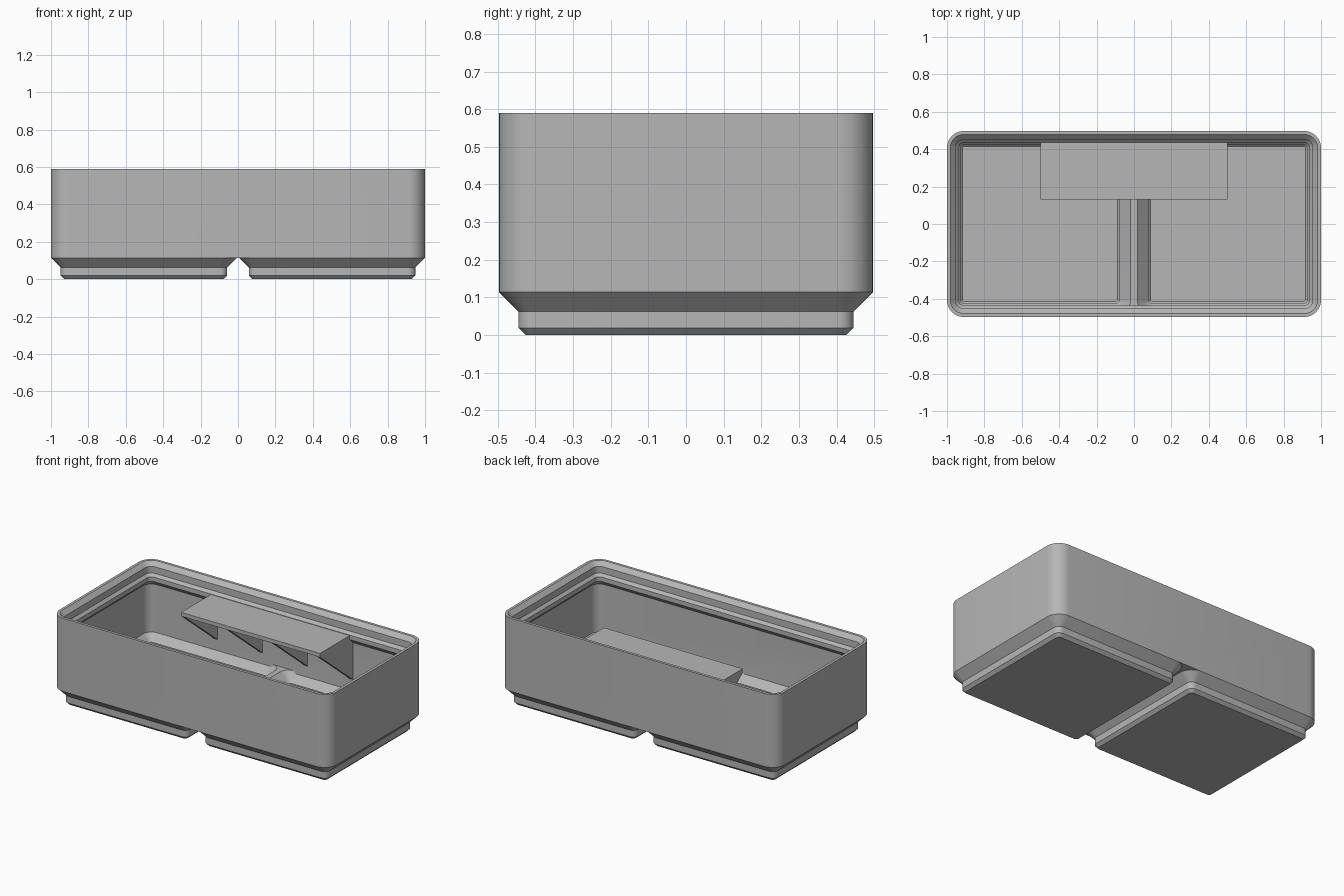
import bpy, bmesh, math

cube = bpy.data.objects.get("Cube")
if cube:
    bpy.data.objects.remove(cube, do_unlink=True)

HX, HY, R = 1.0, 0.497, 0.09      # outer half sizes and corner radius
CELL = 0.503                      # foot centre offset
WALL, RIDGE = 0.029, 0.145        # wall thickness, height of inner ridge

grey = bpy.data.materials.new("matte grey")
grey.use_nodes = True
grey.diffuse_color = (0.47, 0.47, 0.47, 1)
grey.node_tree.nodes["Principled BSDF"].inputs["Base Color"].default_value = (0.47, 0.47, 0.47, 1)


def ring(x0, x1, hy, r, z, seg=8):
    """Rounded rectangle outline at height z."""
    pts = []
    corners = [(x1 - r, hy - r), (x0 + r, hy - r), (x0 + r, r - hy), (x1 - r, r - hy)]
    for i, (cx, cy) in enumerate(corners):
        for k in range(seg + 1):
            a = math.pi / 2 * (i + k / seg)
            pts.append((cx + r * math.cos(a), cy + r * math.sin(a), z))
    return pts


def make(name, bm):
    bmesh.ops.recalc_face_normals(bm, faces=bm.faces)
    mesh = bpy.data.meshes.new(name)
    bm.to_mesh(mesh)
    bm.free()
    mesh.materials.append(grey)
    obj = bpy.data.objects.new(name, mesh)
    bpy.context.collection.objects.link(obj)
    return obj


def loft(name, rings):
    """Closed solid through a stack of outlines."""
    bm = bmesh.new()
    rows = [[bm.verts.new(p) for p in r] for r in rings]
    n = len(rows[0])
    for a, b in zip(rows, rows[1:]):
        for i in range(n):
            j = (i + 1) % n
            bm.faces.new((a[i], a[j], b[j], b[i]))
    bm.faces.new(rows[0])
    bm.faces.new(rows[-1])
    return make(name, bm)


def inset_ring(inset, z):
    return ring(inset - HX, HX - inset, HY - inset, R - inset, z)


def combine(target, tool, operation):
    mod = target.modifiers.new(operation.lower(), 'BOOLEAN')
    mod.operation, mod.solver, mod.object = operation, 'EXACT', tool
    bpy.context.view_layer.objects.active = target
    bpy.ops.object.modifier_apply(modifier=mod.name)
    bpy.data.objects.remove(tool, do_unlink=True)


# Outer body with two stepped feet
bin_body = loft("bin_body", [inset_ring(0, 0.114), inset_ring(0, 0.59)])
foot_profile = [(0.426, 0.019, 0), (0.445, 0.038, 0.019), (0.445, 0.038, 0.062),
                (0.497, 0.09, 0.114), (0.48, 0.08, 0.13)]
for s in (-1, 1):
    foot = loft("foot", [ring(s * CELL - h, s * CELL + h, h, r, z) for h, r, z in foot_profile])
    combine(bin_body, foot, 'UNION')

# Main cavity with the stacking lip
lip = [(WALL, RIDGE), (WALL, 0.441), (0.062, 0.474), (0.062, 0.503), (0.045, 0.52),
       (0.045, 0.563), (0.018, 0.59), (0.008, 0.6)]
combine(bin_body, loft("cavity", [inset_ring(i, z) for i, z in lip]), 'DIFFERENCE')

# Sunken floors inside the feet: inner x, outer x, half y, radius, z
floor_profile = [(0.088, 0.918, 0.415, 0.012, 0.029), (0.08, 0.926, 0.423, 0.016, 0.037),
                 (0.08, 0.926, 0.423, 0.016, 0.083), (0.035, 0.971, 0.468, 0.061, 0.128),
                 (0.018, 0.971, 0.468, 0.061, RIDGE), (0.03, 0.95, 0.45, 0.05, 0.17)]
for s in (-1, 1):
    pocket = loft("pocket", [ring(min(s * a, s * b), max(s * a, s * b), h, r, z)
                             for a, b, h, r, z in floor_profile])
    combine(bin_body, pocket, 'DIFFERENCE')


def extrude_x(name, profile, x0, x1):
    """Prism along x from a (y, z) profile."""
    bm = bmesh.new()
    a, b = ([bm.verts.new((x, y, z)) for y, z in profile] for x in (x0, x1))
    n = len(a)
    bm.faces.new(a)
    bm.faces.new(b)
    for i in range(n):
        j = (i + 1) % n
        bm.faces.new((a[i], a[j], b[j], b[i]))
    return make(name, bm)


# Label shelf on the back wall, carried by four gussets
FRONT, BACK, TOP = 0.13, 0.475, 0.5
extrude_x("label_shelf", [(FRONT, TOP), (BACK, TOP), (BACK, TOP - 0.025), (FRONT, TOP - 0.025)], -0.5, 0.5)
W = 0.025
for i in range(4):
    x = -0.5 + i * (1 - W) / 3
    extrude_x("shelf_gusset", [(FRONT, TOP - 0.025), (BACK, TOP - 0.025), (BACK, 0.195)], x, x + W)

# Smooth rounded corners, keep edges crisp
bpy.ops.object.select_all(action='DESELECT')
bin_body.select_set(True)
bpy.context.view_layer.objects.active = bin_body
bpy.ops.object.shade_smooth_by_angle(angle=math.radians(30))
